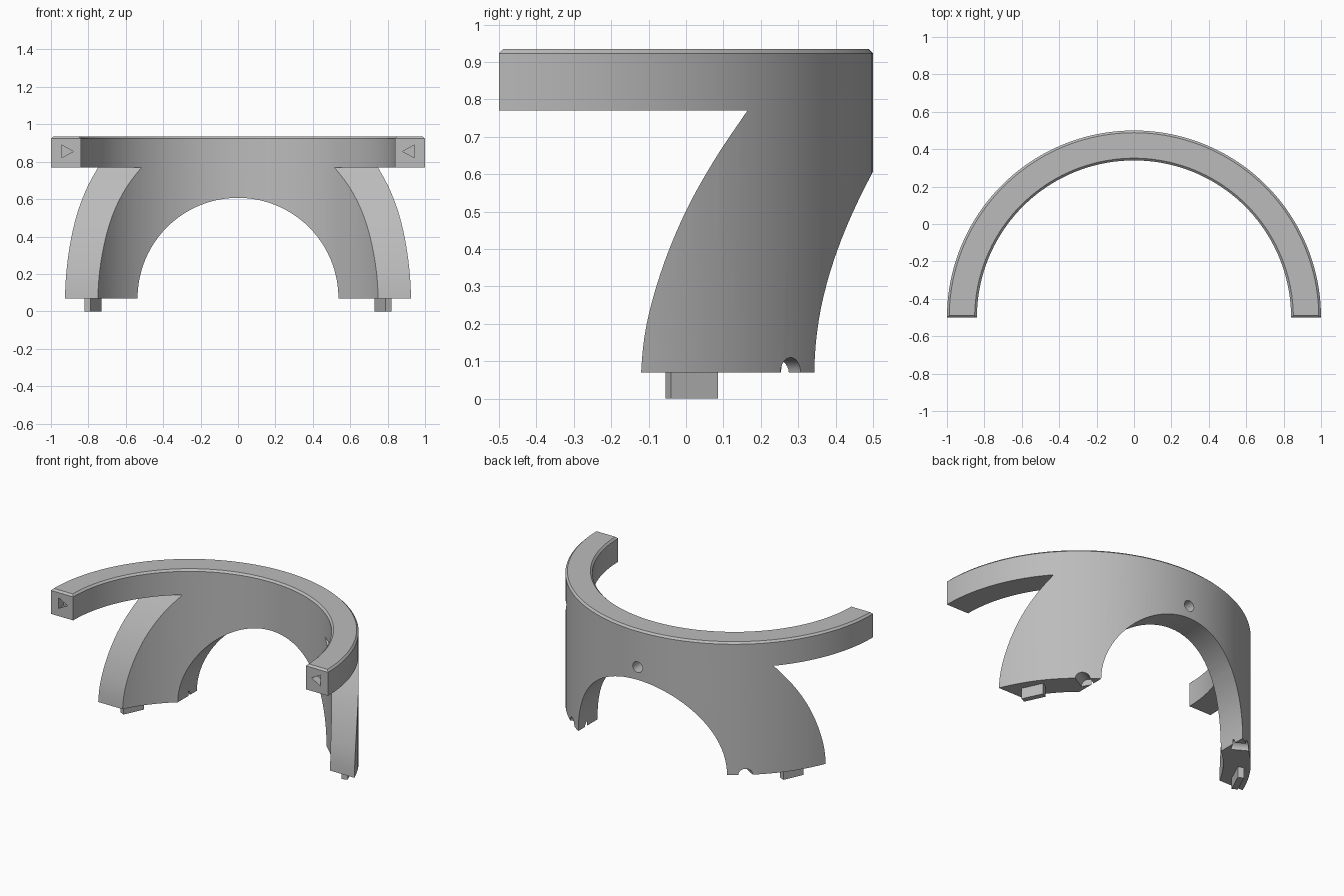
import bpy, bmesh
from math import sin, cos, pi, radians
from mathutils import Matrix, Vector

if "Cube" in bpy.data.objects:
    bpy.data.objects.remove(bpy.data.objects["Cube"])

CENTRE_Y, OUTER, INNER = -0.5, 1.0, 0.84
FOOT, RIM, TOP = 0.07, 0.77, 0.935

grey = bpy.data.materials.new("plain grey")
grey.use_nodes = True
grey.diffuse_color = (0.5, 0.5, 0.5, 1)
grey.node_tree.nodes["Principled BSDF"].inputs["Base Color"].default_value = (0.5, 0.5, 0.5, 1)


def prism(name, points, direction, chamfer=0):
    """Extrude a closed outline along a direction into a solid."""
    bm = bmesh.new()
    face = bm.faces.new([bm.verts.new(p) for p in points])
    moved = bmesh.ops.extrude_face_region(bm, geom=[face])["geom"]
    bmesh.ops.translate(bm, vec=direction, verts=[v for v in moved if isinstance(v, bmesh.types.BMVert)])
    bmesh.ops.recalc_face_normals(bm, faces=bm.faces)
    if chamfer:
        level = max(v.co.z for v in bm.verts) - 1e-4
        edges = [e for e in bm.edges if all(v.co.z > level for v in e.verts)]
        bmesh.ops.bevel(bm, geom=edges, offset=chamfer, segments=1, affect='EDGES')
    mesh = bpy.data.meshes.new(name)
    bm.to_mesh(mesh)
    bm.free()
    mesh.materials.append(grey)
    obj = bpy.data.objects.new(name, mesh)
    bpy.context.collection.objects.link(obj)
    return obj


def drill(name, centre, axis, radius, length, sides=32):
    """Round cutter with its middle at centre, lying along axis."""
    axis = Vector(axis).normalized()
    side = axis.cross(Vector((0, 0, 1)))
    start = Vector(centre) - axis * length / 2
    ring = [2 * pi * i / sides for i in range(sides)]
    return prism(name, [start + radius * (side * cos(a) + Vector((0, 0, sin(a)))) for a in ring], axis * length)


def arc(radius, steps=80):
    return [(radius * cos(pi * i / steps), CENTRE_Y + radius * sin(pi * i / steps), FOOT)
            for i in range(steps + 1)]


def smooth_curve(points, steps=8):
    """Catmull-Rom curve through 2D points."""
    pts = [Vector(p) for p in points]
    pts = [Vector((pts[0].x, 2 * pts[0].y - pts[1].y))] + pts + [2 * pts[-1] - pts[-2]]
    out = []
    for a, b, c, d in zip(pts, pts[1:], pts[2:], pts[3:]):
        for t in (i / steps for i in range(steps)):
            out.append(0.5 * (2 * b + (c - a) * t + (2 * a - 5 * b + 4 * c - d) * t * t
                              + (3 * b - a - 3 * c + d) * t ** 3))
    return out + [pts[-2]]


# Half-round wall with a chamfered top
body = prism("half_ring_bracket", arc(OUTER) + arc(INNER)[::-1], (0, 0, TOP - FOOT), 0.012)

# Sweeping front edge of both legs, cut straight across under the rim
edge = smooth_curve([(-0.12, FOOT), (-0.105, 0.2), (-0.063, 0.35), (-0.001, 0.5), (0.077, 0.64), (0.164, RIM)])
outline = [(-1.5, p.x, p.y) for p in edge]
outline[0] = (-1.5, -0.12, FOOT)
outline = [(-1.5, -0.8, -0.1), (-1.5, -0.12, -0.1)] + outline + [(-1.5, -0.8, RIM)]
cutters = [prism("front_cutter", outline, (3, 0, 0))]

# Round arch between the legs and the blind hole above it
cutters.append(drill("arch_cutter", (0, 0.5, FOOT), (0, 1, 0), 0.537, 1.0, 96))
cutters.append(drill("back_hole_cutter", (0, 0.5, 0.69), (0, 1, 0), 0.035, 0.18))

for s in (1, -1):
    # Triangular socket in each rim end
    tri = [(s * 0.945, -0.6, 0.82), (s * 0.945, -0.6, 0.89), (s * 0.88, -0.6, 0.855)]
    cutters.append(prism("socket_cutter", tri, (0, 0.15, 0)))
    # Half-round notch under each foot
    turn = radians(30)
    cutters.append(drill("notch_cutter", (s * 0.626, 0.28, FOOT), (s * cos(turn), sin(turn), 0), 0.04, 0.18))
    # Locating peg under each foot
    spin = Matrix.Rotation(s * radians(25), 3, 'Z')
    corners = [(-1, -1), (1, -1), (1, 1), (-1, 1)]
    peg = [Vector((s * 0.775, 0.015, 0)) + spin @ Vector((0.0185 * x, 0.069 * y, 0)) for x, y in corners]
    prism("left_peg" if s > 0 else "right_peg", peg, (0, 0, FOOT + 0.005))

# Cut the wall and shade it
bpy.ops.object.select_all(action='DESELECT')
bpy.context.view_layer.objects.active = body
body.select_set(True)
for cutter in cutters:
    cutter.hide_render = True
    mod = body.modifiers.new(cutter.name, 'BOOLEAN')
    mod.operation, mod.solver, mod.object = 'DIFFERENCE', 'EXACT', cutter
    bpy.ops.object.modifier_apply(modifier=mod.name)
    bpy.data.objects.remove(cutter)
bpy.ops.object.shade_smooth_by_angle(angle=radians(25))
